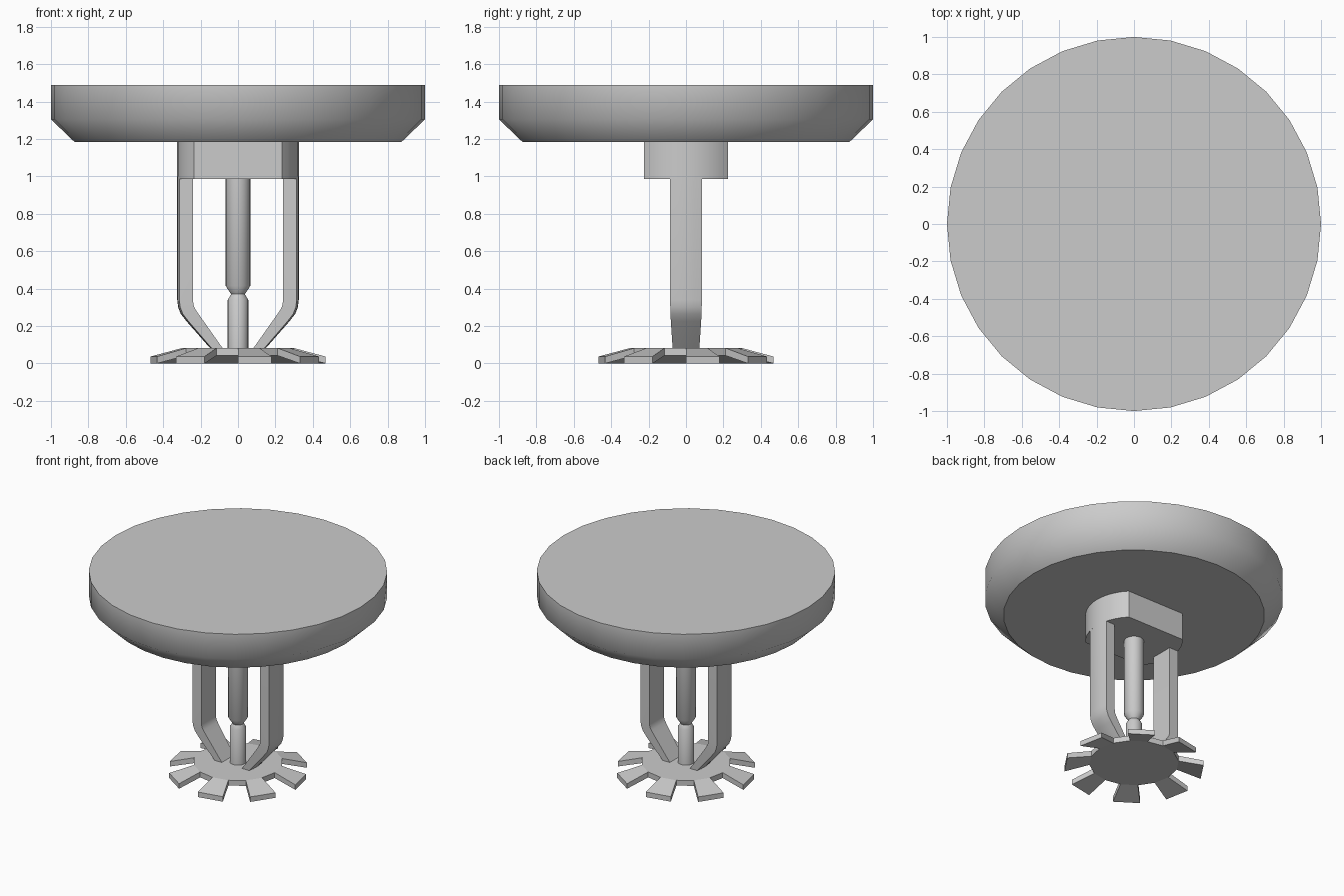
import bpy, bmesh
from math import sin, cos, pi, sqrt, asin, radians

cube = bpy.data.objects.get("Cube")
if cube:
    bpy.data.objects.remove(cube, do_unlink=True)

metal = bpy.data.materials.new("grey metal")
metal.use_nodes = True
GREY = (0.6, 0.6, 0.6, 1)
metal.diffuse_color = GREY
metal.node_tree.nodes["Principled BSDF"].inputs["Base Color"].default_value = GREY


def finish(bm, name, sharp_angle=None):
    """Turn a bmesh into an object; caps (n-gons) stay flat, sides go smooth."""
    bmesh.ops.recalc_face_normals(bm, faces=bm.faces)
    if sharp_angle is not None:
        for f in bm.faces:
            f.smooth = len(f.verts) == 4
        for e in bm.edges:
            cap = any(len(f.verts) > 4 for f in e.link_faces)
            e.smooth = not cap and e.calc_face_angle(0) < radians(sharp_angle)
    mesh = bpy.data.meshes.new(name)
    bm.to_mesh(mesh)
    bm.free()
    mesh.materials.append(metal)
    obj = bpy.data.objects.new(name, mesh)
    bpy.context.collection.objects.link(obj)
    return obj


def loft(name, rings, sharp_angle):
    """Skin a list of equally sized point rings and cap both ends."""
    bm = bmesh.new()
    loops = [[bm.verts.new(p) for p in ring] for ring in rings]
    n = len(loops[0])
    for a, b in zip(loops, loops[1:]):
        for i in range(n):
            j = (i + 1) % n
            bm.faces.new((a[i], a[j], b[j], b[i]))
    bm.faces.new(loops[0])
    bm.faces.new(loops[-1])
    return finish(bm, name, sharp_angle)


def lathe(name, profile, sides):
    angles = [2 * pi * i / sides for i in range(sides)]
    rings = [[(r * cos(t), r * sin(t), z) for t in angles] for r, z in profile]
    return loft(name, rings, 60)


# Ceiling plate and glass bulb
lathe("ceiling_plate", [(0.875, 1.185), (1, 1.305), (1, 1.49)], 32)
lathe("bulb", [(0.055, 0.06), (0.055, 0.34), (0.037, 0.37),
               (0.066, 0.415), (0.066, 1.0)], 24)

# Base block: round with two flat sides
R, FLAT, STEPS = 0.325, 0.225, 10
half = asin(FLAT / R)
arc = [half * (2 * i / STEPS - 1) for i in range(STEPS + 1)]
outline = [(R * cos(t + s), R * sin(t + s)) for s in (0, pi) for t in arc]
loft("base_block", [[(x, y, z) for x, y in outline] for z in (0.985, 1.19)], 40)

# Frame arms: inner x, inner z, outer x, outer z, half width
stations = [(0.24, 1.0, 0.325, 1.0, 0.085), (0.24, 0.33, 0.325, 0.34, 0.085),
            (0.236, 0.305, 0.32, 0.3, 0.084), (0.225, 0.285, 0.306, 0.265, 0.083),
            (0.208, 0.26, 0.275, 0.225, 0.081), (0.067, 0.06, 0.13, 0.06, 0.07)]
for side, name in ((1, "left_arm"), (-1, "right_arm")):
    rings = []
    for xi, zi, xo, zo, w in stations:
        ring = [(side * xi, w, zi), (side * xi, -w, zi)]
        for k in (-1, -0.5, 0, 0.5, 1):
            bulge = R - sqrt(R * R - (k * w) ** 2)
            ring.append((side * (xo - bulge), k * w, zo))
        rings.append(ring)
    loft(name, rings, 35)

# Deflector: flat hub with eight teeth bent downward
HUB, TIP, THICK, DROP = 0.3, 0.468, 0.04, 0.042
bm = bmesh.new()


def ring_verts(radius, z):
    return [bm.verts.new((radius * cos(i * pi / 8), radius * sin(i * pi / 8), z))
            for i in range(16)]


hub_low, hub_top = ring_verts(HUB, DROP), ring_verts(HUB, DROP + THICK)
tip_low, tip_top = ring_verts(TIP, 0), ring_verts(TIP, THICK - 0.003)
bm.faces.new(hub_low)
bm.faces.new(hub_top)
for i in range(16):
    j = (i + 1) % 16
    if i % 2 == 0:
        a, b, c, d = hub_low, hub_top, tip_top, tip_low
    else:
        bm.faces.new((hub_low[i], hub_low[j], hub_top[j], hub_top[i]))
        continue
    # tooth starting on an even vertex
    bm.faces.new((b[i], b[j], c[j], c[i]))
    bm.faces.new((a[i], a[j], d[j], d[i]))
    bm.faces.new((d[i], d[j], c[j], c[i]))
    for k in (i, j):
        bm.faces.new((a[k], b[k], c[k], d[k]))
finish(bm, "deflector")
